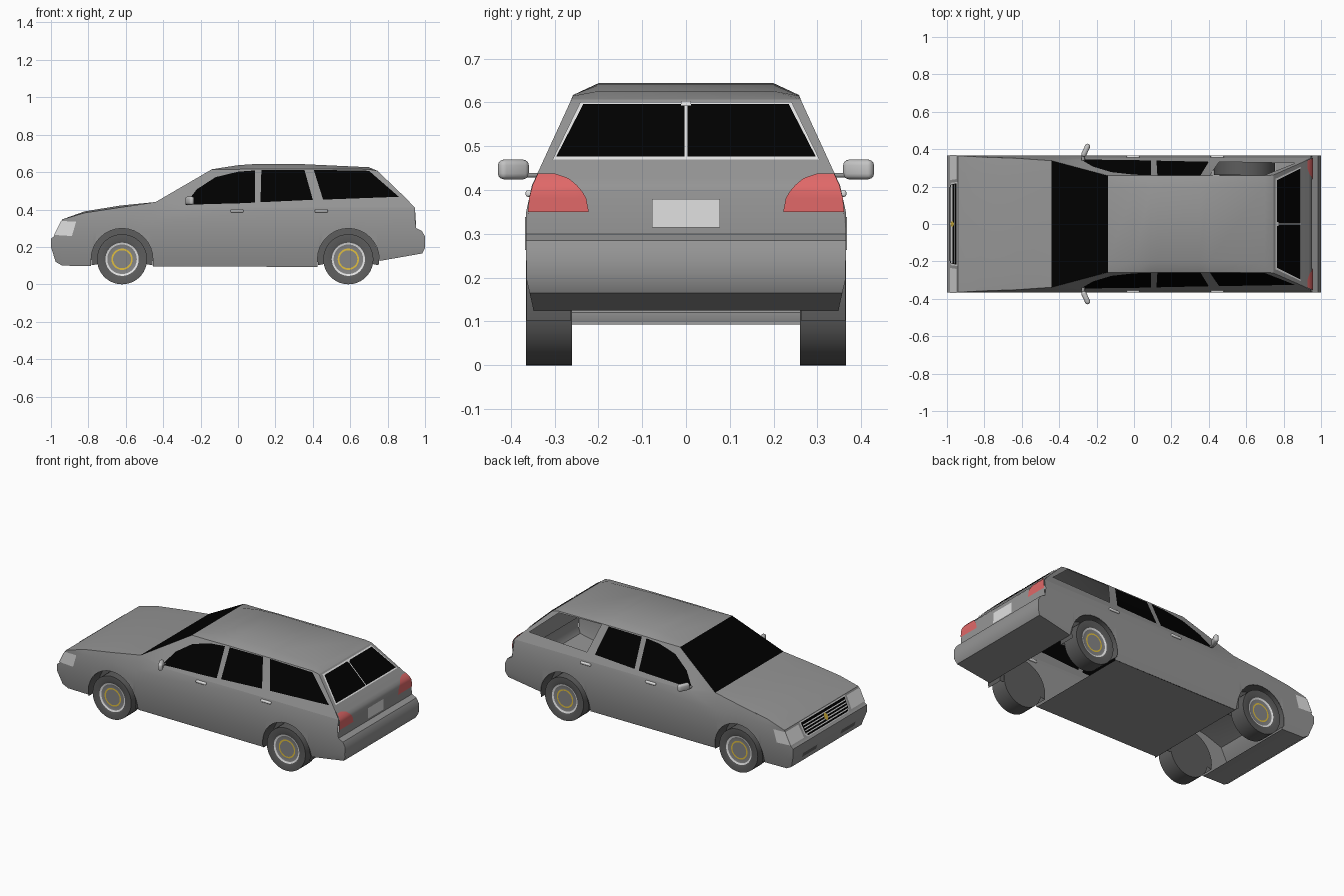
import bpy, bmesh, math
from mathutils import Vector

if "Cube" in bpy.data.objects:
    bpy.data.objects.remove(bpy.data.objects["Cube"])


def material(name, *rgb):
    m = bpy.data.materials.new(name)
    m.use_nodes = True
    m.diffuse_color = (*rgb, 1)
    m.node_tree.nodes["Principled BSDF"].inputs["Base Color"].default_value = (*rgb, 1)
    return m


PAINT = material("grey paint", .3, .3, .3)
GLASS = material("black glass", 0, 0, 0)
TYRE = material("dark rubber", .11, .11, .11)
RIM = material("rim grey", .24, .24, .24)
CHROME = material("pale trim", .75, .75, .75)
SILVER = material("mirror silver", .55, .55, .55)
WHITE = material("white", .9, .9, .9)
RED = material("tail lamp red", .75, .14, .14)
GOLD = material("gold", .75, .52, .05)


def interp(pts, v):
    if v <= pts[0][0]:
        return pts[0][1]
    for (a, p), (b, q) in zip(pts, pts[1:]):
        if v <= b:
            return p + (q - p) * (v - a) / (b - a)
    return pts[-1][1]


def finish(name, bm, mats, outward=True):
    bmesh.ops.remove_doubles(bm, verts=bm.verts[:], dist=.0005)
    bm.normal_update()
    if outward:
        for f in bm.faces:
            c = f.calc_center_median()
            core = Vector((max(-.8, min(.8, c.x)), 0, .3))
            if f.normal.dot(c - core) < 0:
                f.normal_flip()
    me = bpy.data.meshes.new(name)
    bm.to_mesh(me)
    bm.free()
    ob = bpy.data.objects.new(name, me)
    bpy.context.collection.objects.link(ob)
    for m in mats:
        me.materials.append(m)
    bpy.ops.object.select_all(action='DESELECT')
    ob.select_set(True)
    bpy.context.view_layer.objects.active = ob
    bpy.ops.object.shade_smooth_by_angle(angle=math.radians(36))
    return ob


def grid(bm, rows, rule=lambda i, j: 0):
    """Quads between neighbouring rows of points; rule gives a material index or None for a hole."""
    vs = [[bm.verts.new(p) for p in r] for r in rows]
    for i in range(len(vs) - 1):
        for j in range(len(vs[0]) - 1):
            k = rule(i, j)
            if k is not None:
                f = bm.faces.new((vs[i][j], vs[i + 1][j], vs[i + 1][j + 1], vs[i][j + 1]))
                f.material_index = k


# Body outlines: half width by height, lower and upper edge of the side by length
WIDTH = [(.09, .34), (.2, .365), (.35, .365), (.41, .352), (.615, .258)]
BOTTOM = [(-1, .2), (-.975, .12), (-.94, .1), (-.78, .097), (.74, .092), (.757, .125), (.985, .165), (1, .195)]
TOP = [(-1, .245), (-.985, .255), (-.94, .347), (-.82, .382), (-.44, .44), (-.28, .41),
       (.946, .41), (.953, .3), (.984, .285), (1, .255)]
NOSE = [(.1, -.94), (.12, -.975), (.2, -1), (.245, -1), (.255, -.985), (.347, -.94)]
TAIL = [(.165, .985), (.195, 1), (.255, 1), (.285, .984), (.3, .953), (.395, .952), (.41, .946),
        (.425, .934), (.607, .745)]
CROWN = [(-.14, .615), (-.07, .632), (.09, .643), (.25, .647), (.7, .626), (.745, .607)]
AXLES, HUB, ARCH = (-.62, .59), .134, .165


def width(z):
    return interp(WIDTH, z)


def low_edge(x):
    for c in AXLES:
        if abs(x - c) <= ARCH + .0001:
            return HUB + math.sqrt(max(0, ARCH ** 2 - (x - c) ** 2))
    return interp(BOTTOM, x)


bm = bmesh.new()

# Lower sides with wheel openings
xs = {p[0] for p in BOTTOM + TOP}
for c in AXLES:
    xs |= {c + ARCH * math.cos(math.pi * k / 16) for k in range(17)} | {c - ARCH - .001, c + ARCH + .001}
for s in (-1, 1):
    rows = []
    for x in sorted(xs):
        lo, hi = low_edge(x), interp(TOP, x)
        zs = [max(lo, min(hi, z)) for z in (0, .2, .28, .35, 1)]
        rows.append([(x, s * width(z), z) for z in zs])
    grid(bm, rows)

# Upper sides: pillar columns as (x, z) at belt, window foot, window head, roof edge
COLUMNS = [
    [(-.44, .44)] * 4,
    [(-.28, .41), (-.28, .424), (-.275, .437), (-.29, .5275)],
    [(-.22, .41), (-.22, .427), (-.22, .508), (-.22, .568)],
    [(-.12, .41), (-.12, .43), (-.12, .573), (-.14, .615)],
    [(0, .41), (0, .433), (0, .602), (0, .615)],
    [(.09, .41), (.09, .437), (.092, .609), (.09, .617)],
    [(.12, .41), (.12, .439), (.125, .61), (.125, .617)],
    [(.4, .41), (.4, .452), (.355, .612), (.35, .617)],
    [(.46, .41), (.455, .453), (.405, .612), (.4, .617)],
    [(.87, .41), (.86, .468), (.7, .607), (.7, .615)],
    [(.946, .41), (.893, .465), (.765, .588), (.745, .607)]]
for s in (-1, 1):
    def side_rule(i, j):
        if j != 1 or i in (0, 5, 7, 9):
            return 0
        return None if i == 8 and s > 0 else 1
    grid(bm, [[(x, s * width(z), z) for x, z in col] for col in COLUMNS], side_rule)

# Roof, windscreen and bonnet
rows = []
for col in COLUMNS[3:]:
    x, z = col[3]
    c = interp(CROWN, x)
    rows.append([(x, -width(z), z), (x, -.2, c), (x, .2, c), (x, width(z), z)])
grid(bm, rows)
grid(bm, [[(x, -width(z), z), (x, width(z), z)] for x, z in ((-.44, .44), (-.14, .615))], lambda i, j: 1)
rows = []
for x, rise in ((-.94, 0), (-.82, .008), (-.63, .01), (-.44, 0)):
    z = interp(TOP, x)
    rows.append([(x, y * width(z), z + (rise if abs(y) < 1 else 0)) for y in (-1, -.75, 0, .75, 1)])
grid(bm, rows)

# Nose, tail and floor as strips across the car
nose = [(x, z) for z, x in reversed(NOSE)] + [(-.79, .098)]
tail = [(x, z) for z, x in reversed(TAIL)] + [(.757, .125)]
floor = [(-.45, .095), (.42, .093)]
for strip in (nose, tail, floor):
    grid(bm, [[(x, -width(z), z), (x, width(z), z)] for x, z in strip])
finish("body_shell", bm, [PAINT, GLASS])

# Wheel wells: arched strip and inner wall
bm = bmesh.new()
for c in AXLES:
    for s in (-1, 1):
        grid(bm, [[(c + r * math.cos(a), s * y, HUB + r * math.sin(a))
                   for r, y in ((.05, .262), (ARCH, .262), (ARCH, .364))]
                  for a in (math.pi * k / 16 for k in range(-1, 18))])
finish("wheel_wells", bm, [TYRE], False)


# Plates lying on the nose or tail; rows are (z, y0, y1)
def plate(name, surface, rows, mat, lift=.004, mirror=False):
    bm = bmesh.new()
    d = lift if surface is TAIL else -lift
    for s in ((-1, 1) if mirror else (1,)):
        grid(bm, [[(interp(surface, z) + d, s * a, z + lift / 2), (interp(surface, z) + d, s * b, z + lift / 2)]
                  for z, a, b in rows])
    finish(name, bm, [mat])


plate("rear_window_frame", TAIL, [(.468, -.305, .305), (.6, -.241, .241)], WHITE, .003)
plate("rear_window_glass", TAIL, [(.474, .003, .296), (.594, .003, .234)], GLASS, .006, True)
plate("rear_window_catch", TAIL, [(.589, -.011, .011), (.599, -.011, .011)], WHITE, .008)
plate("tail_lamps", TAIL, [(.348, .222, .361), (.38, .228, .358), (.395, .237, .354), (.41, .25, .35),
                           (.425, .268, .343), (.436, .3, .338)], RED, .004, True)
plate("number_plate", TAIL, [(.313, -.078, .078), (.378, -.078, .078)], CHROME)
plate("grille_frame", NOSE, [(.256, -.2, .2), (.275, -.22, .22), (.344, -.225, .225)], CHROME, .003)
plate("grille_opening", NOSE, [(.262, -.195, .195), (.278, -.212, .212), (.338, -.217, .217)], GLASS, .005)
for k in range(4):
    z = .272 + k * .0155
    plate("grille_slat", NOSE, [(z, -.21, .21), (z + .006, -.21, .21)], WHITE, .008)
plate("grille_badge", NOSE, [(.28, -.006, .006), (.3, -.017, .017), (.32, -.006, .006)], GOLD, .0095)
plate("headlamps", NOSE, [(.262, .235, .368), (.337, .24, .368)], CHROME, .003, True)
plate("bumper_slots", NOSE, [(.15, .12, .26), (.178, .12, .26)], TYRE, .003, True)

# Headlamp corners on the sides
bm = bmesh.new()
for s in (-1, 1):
    bm.faces.new([bm.verts.new((x, s * .368, z)) for x, z in
                  ((-.983, .264), (-.947, .338), (-.865, .336), (-.888, .258))])
finish("headlamp_corners", bm, [CHROME])

# Wheels: lathed profile of (radius, y), with a material per band
PROFILE = [(0, .357), (.048, .357), (.057, .357), (.079, .357), (.089, .361),
           (.1, .365), (.134, .365), (.134, .26), (0, .26)]
BANDS = [1, 3, 1, 2, 0, 0, 0, 0]
for c, end in zip(AXLES, ("front", "rear")):
    for s, side in ((-1, "left"), (1, "right")):
        bm = bmesh.new()
        ring = [2 * math.pi * k / 36 for k in range(37)]
        grid(bm, [[(c + r * math.cos(a), s * y, HUB + r * math.sin(a)) for r, y in PROFILE] for a in ring],
             lambda i, j: BANDS[j])
        bmesh.ops.remove_doubles(bm, verts=bm.verts[:], dist=.0005)
        bmesh.ops.recalc_face_normals(bm, faces=bm.faces[:])
        finish(f"{end}_{side}_wheel", bm, [TYRE, RIM, WHITE, GOLD], False)


# Rounded blocks: door handles and mirrors
def block(name, loc, size, bevel, mat, turn=0):
    bm = bmesh.new()
    bmesh.ops.create_cube(bm, size=1)
    bmesh.ops.scale(bm, verts=bm.verts[:], vec=size)
    bmesh.ops.bevel(bm, geom=bm.edges[:], offset=bevel, segments=3, profile=.5, affect='EDGES')
    ob = finish(name, bm, [mat], False)
    ob.location = loc
    ob.rotation_euler.z = turn


for s in (-1, 1):
    for x in (-.005, .445):
        block("door_handle", (x, s * .357, .392), (.07, .018, .015), .005, CHROME)
    block("mirror_arm", (-.272, s * .352, .434), (.02, .04, .01), .004, PAINT)
    block("mirror_housing", (-.258, s * .394, .447), (.028, .074, .045), .013, SILVER, -s * math.radians(25))
